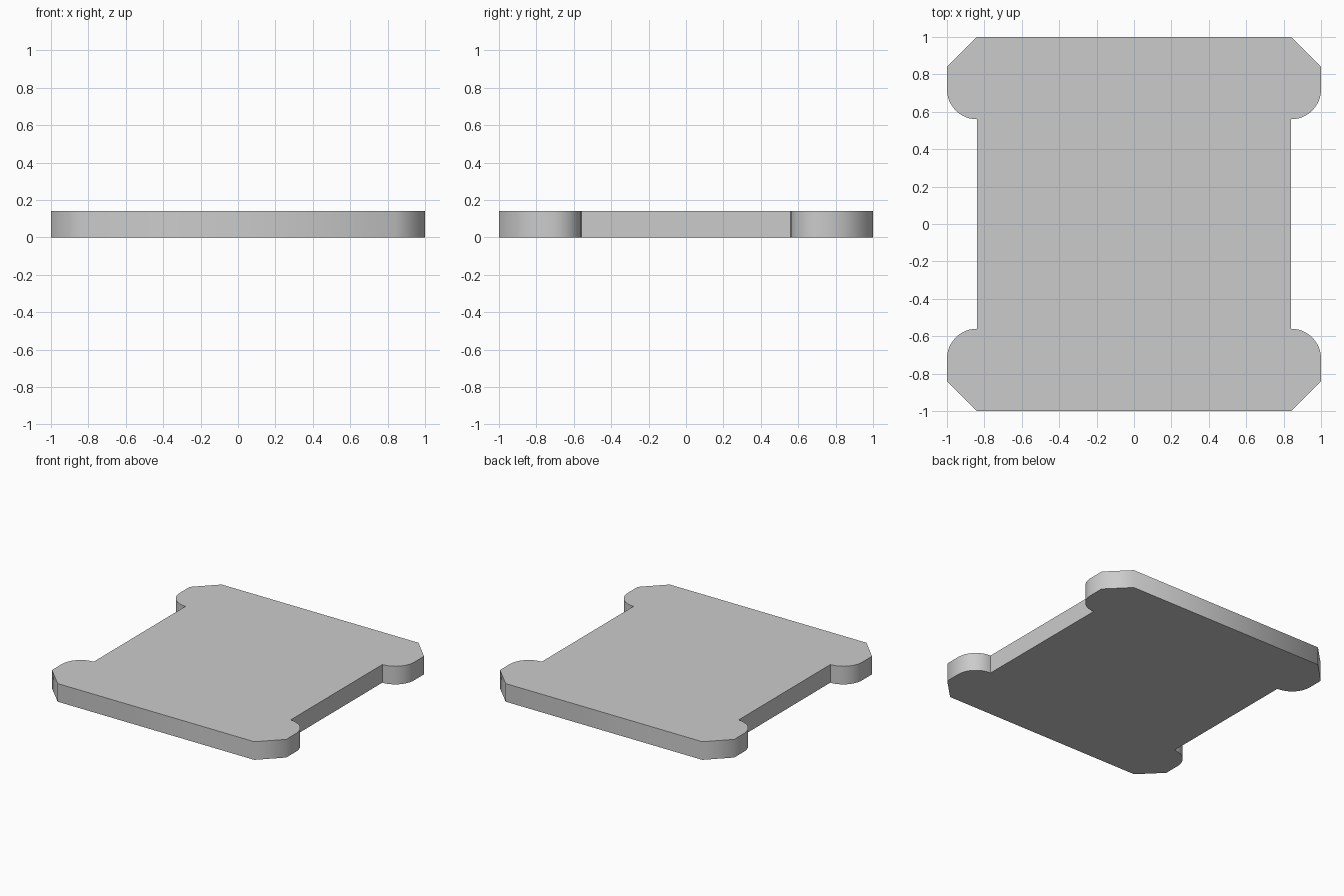
import bpy, bmesh, math

if "Cube" in bpy.data.objects:
    bpy.data.objects.remove(bpy.data.objects["Cube"])

HEIGHT = 0.14
EDGE = 0.84      # half width of the narrow waist, start of the chamfers
R = 0.16         # lug radius and chamfer size
STEPS = 12

# One corner of the outline: chamfer, short side, rounded lug down to the waist
corner = [(EDGE, 1.0), (1.0, EDGE)]
for i in range(STEPS + 1):
    a = -math.pi / 2 * i / STEPS
    corner.append((EDGE + R * math.cos(a), EDGE - 0.12 + R * math.sin(a)))

# Mirror the corner into all four quadrants, going clockwise
right = corner + [(x, -y) for x, y in reversed(corner)]
outline = right + [(-x, y) for x, y in reversed(right)]

# Extrude the outline into a flat plate
bm = bmesh.new()
base = bm.faces.new([bm.verts.new((x, y, 0)) for x, y in outline])
ext = bmesh.ops.extrude_face_region(bm, geom=[base], use_keep_orig=True)
top = [g for g in ext["geom"] if isinstance(g, bmesh.types.BMVert)]
bmesh.ops.translate(bm, verts=top, vec=(0, 0, HEIGHT))
bmesh.ops.recalc_face_normals(bm, faces=bm.faces)

mesh = bpy.data.meshes.new("notched_plate")
bm.to_mesh(mesh)
bm.free()
plate = bpy.data.objects.new("notched_plate", mesh)
bpy.context.collection.objects.link(plate)

# Smooth around the chamfers and lugs, sharp at rims and inner corners
bpy.context.view_layer.objects.active = plate
plate.select_set(True)
bpy.ops.object.shade_smooth_by_angle(angle=math.radians(50))
